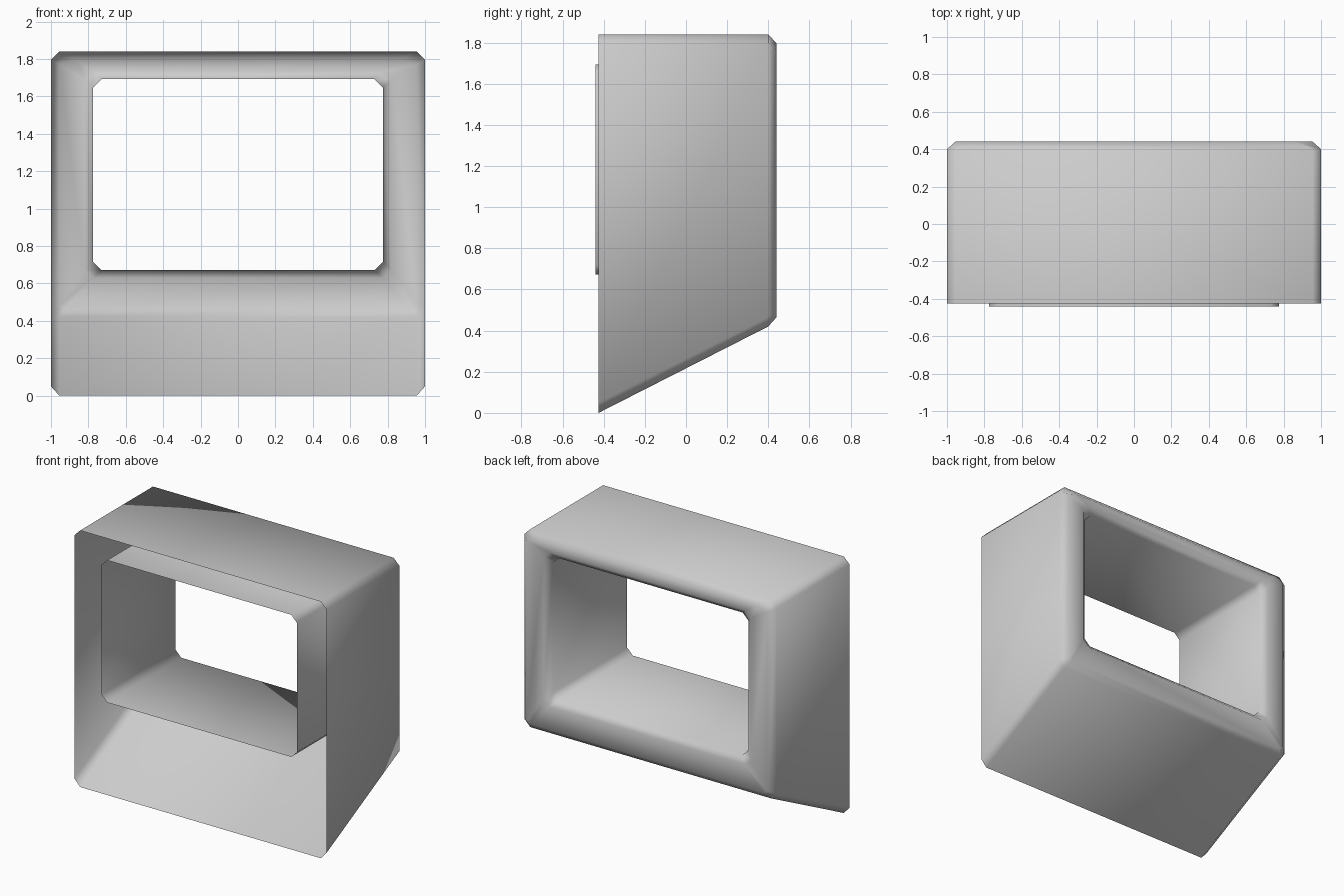
import bpy, bmesh

if "Cube" in bpy.data.objects:
    bpy.data.objects.remove(bpy.data.objects["Cube"])


def ring(y, w, z0, z1, lo=(0.045, 0.045), hi=(0.045, 0.045)):
    """Rectangle with cut corners, counter-clockwise seen from the front."""
    right = [(w - lo[0], z0), (w, z0 + lo[1]), (w, z1 - hi[1]), (w - hi[0], z1)]
    left = [(-x, z) for x, z in reversed(right)]
    return [(x, y, z) for x, z in right + left]


# Open shell, bevelled back frame, then window tube returning to the front
rings = [
    ring(-0.425, 1.0, 0.0, 1.84, lo=(0.045, 0.05)),          # shell front rim
    ring(0.40, 1.0, 0.42, 1.84, lo=(0.045, 0.045)),          # shell back edge
    ring(0.44, 0.955, 0.465, 1.795, lo=(0.03, 0.02), hi=(0.09, 0.025)),  # frame outside
    ring(0.44, 0.82, 0.63, 1.735),                           # frame inside
    ring(0.40, 0.775, 0.672, 1.692),                         # tube back
    ring(-0.44, 0.775, 0.672, 1.692),                        # tube front
]

bm = bmesh.new()
loops = [[bm.verts.new(p) for p in r] for r in rings]
for a, b in zip(loops, loops[1:]):
    for i in range(8):
        j = (i + 1) % 8
        bm.faces.new((a[i], b[i], b[j], a[j])).smooth = True

# Sharp edges everywhere except the soft sides and bottom of the frame
for e in bm.edges:
    e.smooth = e.calc_face_angle(0) < 0.3
frame = loops[2]
for i in (0, 1, 4, 5, 6, 7):
    e = bm.edges.get((frame[i], frame[(i + 1) % 8]))
    if e and i != 3:
        e.smooth = True

mesh = bpy.data.meshes.new("window_housing")
bm.to_mesh(mesh)
bm.free()
housing = bpy.data.objects.new("window_housing", mesh)
bpy.context.collection.objects.link(housing)
